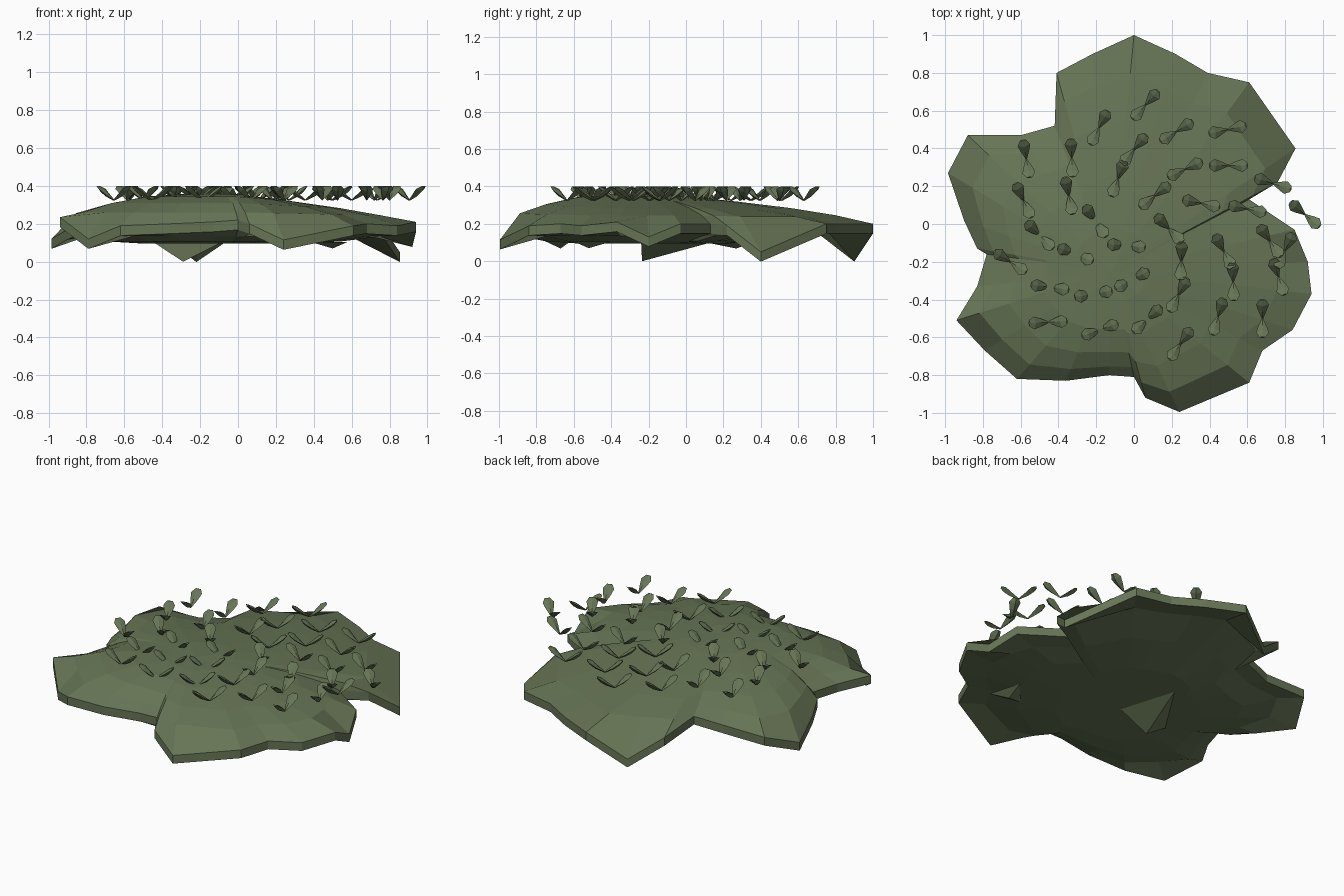
import bpy, bmesh, math
from mathutils import Vector, Matrix

if "Cube" in bpy.data.objects:
    bpy.data.objects.remove(bpy.data.objects["Cube"])

def material(name, col):
    m = bpy.data.materials.new(name)
    m.diffuse_color = (*col, 1)
    m.use_nodes = True
    m.node_tree.nodes["Principled BSDF"].inputs["Base Color"].default_value = m.diffuse_color
    return m

moss = material("moss_green", (0.135, 0.178, 0.092))

def finish(bm, name):
    bmesh.ops.recalc_face_normals(bm, faces=bm.faces)
    me = bpy.data.meshes.new(name)
    bm.to_mesh(me)
    bm.free()
    me.materials.append(moss)
    ob = bpy.data.objects.new(name, me)
    bpy.context.collection.objects.link(ob)
    return ob

# Lobed outline of the moss sheet: x, y, top height (low values are drooping tips)
OUTLINE = [
    (0, 1, .2), (-.22, .9, .05), (-.41, .8, .2), (-.42, .52, .23), (-.6, .47, .2),
    (-.88, .47, .2), (-.985, .27, .12), (-.9, .02, .17), (-.83, -.13, .2),
    (-.78, -.16, .22), (-.83, -.33, .22), (-.94, -.51, .235), (-.79, -.67, .12),
    (-.62, -.82, .19), (-.36, -.83, .2), (-.13, -.8, .21), (0, -.81, .22),
    (.06, -.92, .2), (.24, -.995, .115), (.61, -.84, .19), (.68, -.67, .2),
    (.84, -.56, .19), (.94, -.37, .21), (.92, -.2, .13), (.85, -.03, .2),
    (.61, .13, .2), (.76, .22, .19), (.855, .4, .05), (.61, .75, .2),
    (.39, .8, .2), (.22, .9, .2)]
CX, CY = -.12, -.25
RIM = .052

def dome(x, y, t):
    z = .205 + .153 * (1 - t ** 3)
    return z - (.12 * max(0, y + .1) + .16 * max(0, x)) * (1 - t)

# Underside: nearly flat, lifting a little towards the back and the rim
def floor(x, y, t):
    return .095 + .06 * max(0, t - .6) / .4 + .06 * min(1, max(0, y - .25) / .4)

def moss_sheet():
    bm = bmesh.new()
    n = len(OUTLINE)
    rims = []
    for top in (True, False):
        rings = []
        for t in (1, .86, .68, .45, .22):
            ring = []
            for x, y, z in OUTLINE:
                # inner rings are rounder than the lobed rim
                d = Vector((x - CX, y - CY))
                r = d.length
                mean = .8 + .25 * max(0, d.y / r)
                d = d / r * t * (r + (mean - r) * (1 - t))
                px, py = CX + d.x, CY + d.y
                if t == 1:
                    h = z if top else z - RIM
                else:
                    h = dome(px, py, t) if top else floor(px, py, t)
                ring.append(bm.verts.new((px, py, h)))
            rings.append(ring)
        for a, b in zip(rings, rings[1:]):
            for i in range(n):
                j = (i + 1) % n
                bm.faces.new((a[i], a[j], b[j], b[i]))
        mid = bm.verts.new((CX, CY, dome(CX, CY, 0) if top else .095))
        for i in range(n):
            bm.faces.new((rings[-1][i], rings[-1][(i + 1) % n], mid))
        rims.append(rings[0])
    up, low = rims
    for i in range(n):
        j = (i + 1) % n
        bm.faces.new((up[i], up[j], low[j], low[i]))
    finish(bm, "moss_sheet")

# Three-sided spike hanging from the underside
def spike(name, tip, corners):
    bm = bmesh.new()
    base = [bm.verts.new((x, y, .105)) for x, y in corners]
    t = bm.verts.new(tip)
    bm.faces.new(base)
    for i in range(3):
        bm.faces.new((base[i], base[(i + 1) % 3], t))
    finish(bm, name)

# Two-leaf sprouts: x, y, heading in degrees
SPROUTS = [
    (-.57, .345, -80), (-.33, .35, -87), (-.185, .51, 63), (.06, .63, 48), (.225, .49, 32),
    (.495, .5, 13), (0, .395, 50), (-.085, .24, 70), (.27, .29, 25), (.5, .31, 0),
    (.735, .215, -18), (.905, .05, -40), (.11, .15, 38), (.355, .11, -12), (.6, .08, -12),
    (-.585, .125, -65), (-.345, .15, -78), (-.205, .015, -55), (-.5, -.06, -45),
    (-.655, -.2, -33), (.185, -.025, -45), (.25, -.195, -92), (.475, -.145, -62),
    (.72, -.09, -55), (.8, -.14, 65), (.765, -.28, -72), (.525, -.305, -88), (.235, -.375, 62),
    (.445, -.49, 73), (.68, -.5, 90), (.245, -.635, 55), (-.31, -.16, -22),
    (-.04, -.115, -5), (-.445, -.335, -8), (-.215, -.37, 10), (-.01, -.295, 28),
    (-.455, -.52, 3), (-.18, -.56, 20), (.07, -.505, 42)]

def leaf(bm, mat):
    # cross-sections: distance out, height, half width, half thickness
    sections = [(.0, .0, .004, .003), (.045, .03, .024, .009),
                (.074, .054, .034, .01), (.1, .073, .016, .004)]
    rings = []
    for d, h, w, k in sections:
        rings.append([bm.verts.new(mat @ Vector(p)) for p in
                      ((d, -w, h + k * .5), (d + k, 0, h - k),
                       (d, w, h + k * .5), (d - k, 0, h + k * .6))])
    for a, b in zip(rings, rings[1:]):
        for i in range(4):
            j = (i + 1) % 4
            bm.faces.new((a[i], a[j], b[j], b[i]))
    bm.faces.new(rings[0])
    bm.faces.new(rings[-1])

def sprouts():
    bm = bmesh.new()
    for x, y, a in SPROUTS:
        for turn in (0, 180):
            leaf(bm, Matrix.Translation((x, y, .325))
                 @ Matrix.Rotation(math.radians(a + turn), 4, 'Z'))
    finish(bm, "leaf_sprouts")

moss_sheet()
spike("middle_spike", (-.29, -.235, 0), [(-.45, -.24), (-.08, -.24), (-.2, .15)])
spike("side_spike", (.5, -.52, .07), [(.38, -.56), (.58, -.6), (.52, -.4)])
sprouts()
